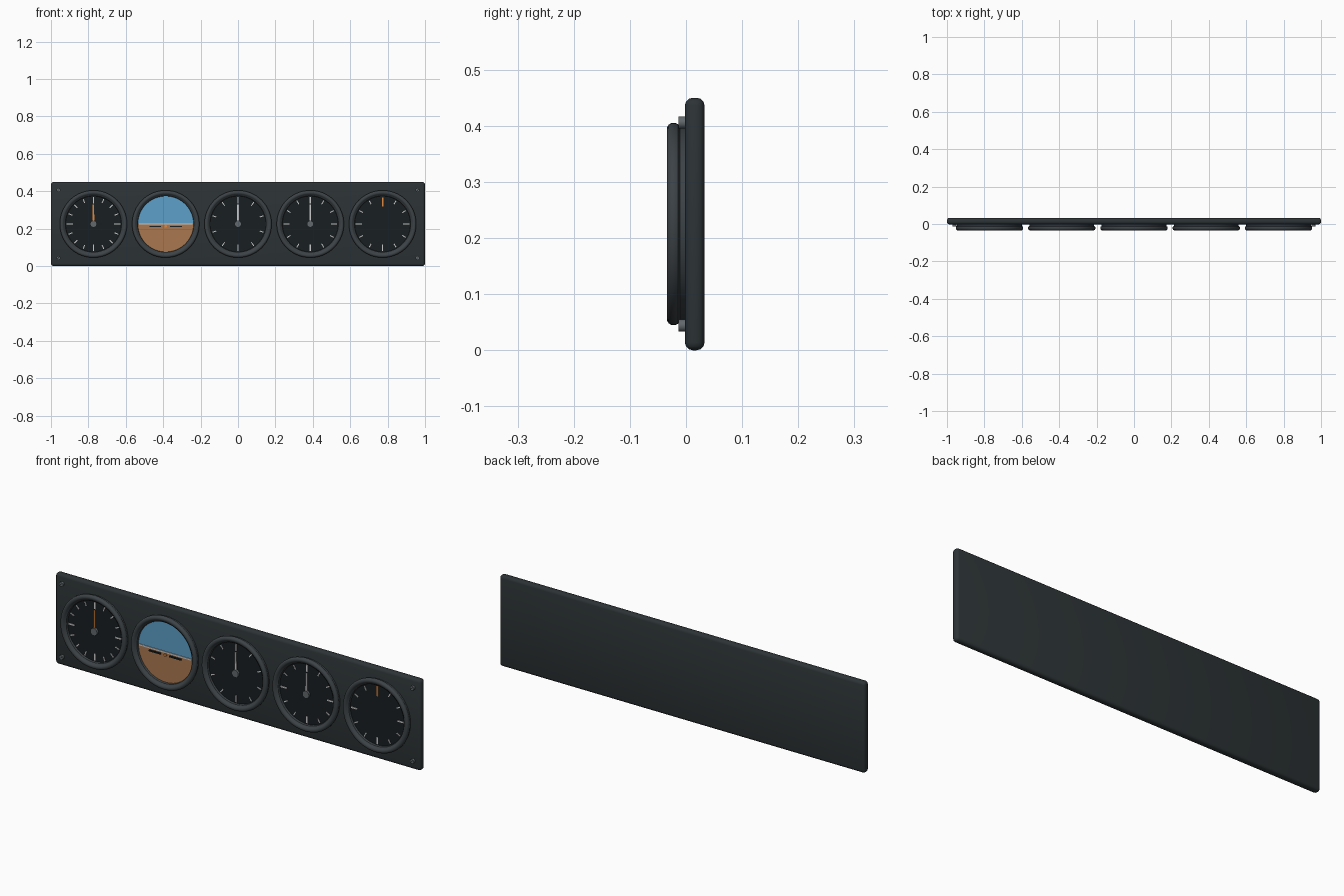
import bpy, bmesh, math
from mathutils import Matrix, Vector

if "Cube" in bpy.data.objects:
    bpy.data.objects.remove(bpy.data.objects["Cube"])

CZ = 0.225          # height of gauge centres
DIAL_Y = -0.013     # front plane of the dials


def mat(name, r, g, b):
    m = bpy.data.materials.new(name)
    m.diffuse_color = (r, g, b, 1)
    m.use_nodes = True
    m.node_tree.nodes["Principled BSDF"].inputs["Base Color"].default_value = m.diffuse_color
    return m


PANEL = mat("panel_grey", 0.026, 0.034, 0.037)
BEZEL = mat("bezel_grey", 0.045, 0.055, 0.062)
DIAL = mat("dial_black", 0.009, 0.013, 0.015)
WHITE = mat("mark_white", 0.75, 0.75, 0.72)
ORANGE = mat("mark_orange", 0.75, 0.25, 0.05)
SKY = mat("sky_blue", 0.11, 0.35, 0.58)
GROUND = mat("ground_brown", 0.40, 0.19, 0.08)
STEEL = mat("steel", 0.12, 0.14, 0.15)


def finish(bm, name, material, smooth=True):
    bmesh.ops.recalc_face_normals(bm, faces=bm.faces)
    me = bpy.data.meshes.new(name)
    bm.to_mesh(me)
    bm.free()
    me.materials.append(material)
    ob = bpy.data.objects.new(name, me)
    bpy.context.collection.objects.link(ob)
    if smooth:
        bpy.ops.object.select_all(action='DESELECT')
        ob.select_set(True)
        bpy.context.view_layer.objects.active = ob
        bpy.ops.object.shade_smooth_by_angle(angle=math.radians(35))
    return ob


def add_box(bm, centre, size, rot=None):
    m = Matrix.Translation(centre) @ (rot or Matrix()) @ Matrix.Diagonal((*size, 1))
    bmesh.ops.create_cube(bm, size=1, matrix=m)


def disc(name, x, z, r, y0, y1, material, segs=64):
    bm = bmesh.new()
    m = Matrix.Translation((x, (y0 + y1) / 2, z)) @ Matrix.Rotation(math.pi / 2, 4, 'X')
    bmesh.ops.create_cone(bm, cap_ends=True, segments=segs, radius1=r, radius2=r,
                          depth=abs(y1 - y0), matrix=m)
    return finish(bm, name, material)


def half_disc(name, x, r, start, y0, y1, material):
    bm = bmesh.new()
    vs = [bm.verts.new((x + r * math.cos(start + math.pi * i / 32), y0,
                        CZ + r * math.sin(start + math.pi * i / 32))) for i in range(33)]
    f = bm.faces.new(vs)
    ext = bmesh.ops.extrude_face_region(bm, geom=[f])
    for v in ext["geom"]:
        if isinstance(v, bmesh.types.BMVert):
            v.co.y = y1
    return finish(bm, name, material)


def bezel(name, x):
    prof = [(0.173, 0.002), (0.173, -0.011), (0.178, -0.014), (0.180, -0.019),
            (0.180, -0.026), (0.177, -0.031), (0.172, -0.034), (0.165, -0.034),
            (0.160, -0.031), (0.156, -0.026), (0.151, -0.023), (0.149, -0.018),
            (0.149, 0.002)]
    bm = bmesh.new()
    vs = [bm.verts.new((x + r, y, CZ)) for r, y in prof]
    es = [bm.edges.new((vs[i], vs[(i + 1) % len(vs)])) for i in range(len(vs))]
    bmesh.ops.spin(bm, geom=vs + es, cent=(x, 0, CZ), axis=(0, 1, 0),
                   angle=2 * math.pi, steps=64, use_duplicate=False)
    bmesh.ops.remove_doubles(bm, verts=bm.verts, dist=1e-5)
    return finish(bm, name, BEZEL)


def ticks(name, x, count, major, skip=()):
    bm = bmesh.new()
    for i in range(count):
        if i in skip:
            continue
        big = i % major == 0
        length = 0.034 if big else 0.022
        rot = Matrix.Rotation(2 * math.pi * i / count, 4, 'Y')
        c = Vector((x, DIAL_Y - 0.001, CZ)) + rot @ Vector((0, 0, 0.144 - length / 2))
        add_box(bm, c, (0.007 if big else 0.005, 0.003, length), rot)
    return finish(bm, name, WHITE, False)


def bar(name, centre, size, material):
    bm = bmesh.new()
    add_box(bm, centre, size)
    return finish(bm, name, material, False)


def needle(name, x, material):
    bm = bmesh.new()
    y0, y1 = DIAL_Y - 0.003, DIAL_Y - 0.007
    pts = [(-0.005, -0.02), (0.005, -0.02), (0.004, 0.105), (-0.004, 0.105)]
    front, back = ([bm.verts.new((x + px, y, CZ + pz)) for px, pz in pts] for y in (y1, y0))
    bm.faces.new(front)
    bm.faces.new(back[::-1])
    for i in range(4):
        j = (i + 1) % 4
        bm.faces.new((front[i], back[i], back[j], front[j]))
    finish(bm, name, material, False)
    disc(name + "_hub", x, CZ, 0.018, DIAL_Y, DIAL_Y - 0.011, STEEL, 24)


# backing panel with rounded edges
bm = bmesh.new()
add_box(bm, (0, 0.0155, 0.225), (2.0, 0.035, 0.45))
bmesh.ops.bevel(bm, geom=bm.edges[:], offset=0.014, segments=3, profile=0.5, affect='EDGES')
finish(bm, "panel", PANEL)

# corner screws with slots
for sx in (-1, 1):
    for z in (0.044, 0.406):
        disc("screw", sx * 0.96, z, 0.011, 0.0, -0.013, STEEL, 16)
        bm = bmesh.new()
        add_box(bm, (sx * 0.96, -0.013, z), (0.016, 0.001, 0.003),
                Matrix.Rotation(-math.pi / 4, 4, 'Y'))
        finish(bm, "screw_slot", DIAL, False)

# gauges: bezel, dial, ticks and needle
GAUGES = [("airspeed", 16, 4, ORANGE), ("horizon", 0, 0, None), ("altitude", 10, 5, WHITE),
          ("climb", 12, 3, WHITE), ("heading", 12, 3, None)]
for i, (name, count, major, colour) in enumerate(GAUGES):
    x = (i - 2) * 0.3865
    bezel(name + "_bezel", x)
    if name == "horizon":
        half_disc("horizon_sky", x, 0.1495, 0, 0.0, DIAL_Y, SKY)
        half_disc("horizon_ground", x, 0.1495, math.pi, 0.0, DIAL_Y, GROUND)
        bar("horizon_line", (x, DIAL_Y - 0.001, CZ), (0.286, 0.004, 0.007), WHITE)
        for s in (-1, 1):
            bar("horizon_wing", (x + s * 0.056, DIAL_Y - 0.004, CZ - 0.013),
                (0.064, 0.006, 0.007), DIAL)
        disc("horizon_centre_dot", x, CZ - 0.013, 0.007, DIAL_Y, DIAL_Y - 0.007, ORANGE, 16)
        continue
    disc(name + "_dial", x, CZ, 0.1495, 0.0, DIAL_Y, DIAL)
    ticks(name + "_ticks", x, count, major, (0,) if name == "heading" else ())
    if colour:
        needle(name + "_needle", x, colour)
    else:
        bar("heading_north_mark", (x, DIAL_Y - 0.002, CZ + 0.118), (0.008, 0.004, 0.05), ORANGE)
